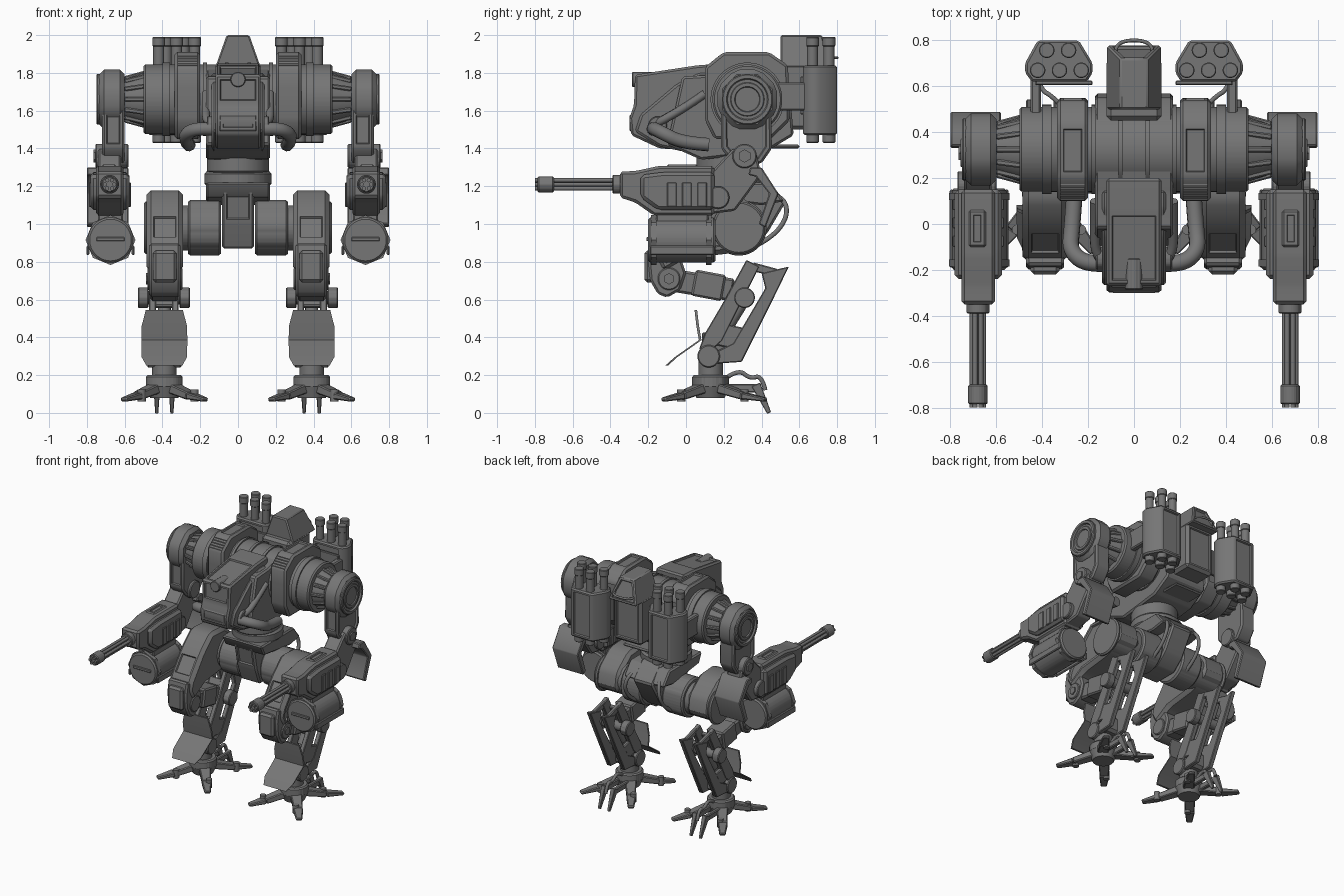
import bpy, bmesh, math
from mathutils import Vector, Matrix

if "Cube" in bpy.data.objects:
    bpy.data.objects.remove(bpy.data.objects["Cube"])

grey = bpy.data.materials.new("gunmetal grey")
grey.use_nodes = True
grey.diffuse_color = (0.18, 0.18, 0.18, 1)
grey.node_tree.nodes["Principled BSDF"].inputs["Base Color"].default_value = (0.18, 0.18, 0.18, 1)


def finish(name, bm, mirror=True, bevel=0.0, inset=()):
    """Bevel, sink chosen panels, shade, and optionally mirror to the other side."""
    bmesh.ops.recalc_face_normals(bm, faces=bm.faces)
    if bevel:
        bmesh.ops.bevel(bm, geom=bm.edges[:], offset=bevel, segments=1, affect='EDGES', clamp_overlap=True)
    for d in inset:
        f = max(bm.faces, key=lambda f: f.calc_area() * f.normal.dot(Vector(d)))
        bmesh.ops.inset_individual(bm, faces=[f], thickness=0.018, depth=0)
        bmesh.ops.inset_individual(bm, faces=[f], thickness=0.006, depth=-0.012)
    for f in bm.faces:
        f.smooth = True
    for e in bm.edges:
        e.smooth = len(e.link_faces) == 2 and e.calc_face_angle(0) < math.radians(32)
    me = bpy.data.meshes.new(name)
    bm.to_mesh(me)
    bm.free()
    me.materials.append(grey)
    ob = bpy.data.objects.new(name, me)
    bpy.context.collection.objects.link(ob)
    if mirror:
        ob.modifiers.new("Mirror", 'MIRROR')


def between(p, q, axis):
    p, q = Vector(p), Vector(q)
    rot = (q - p).to_track_quat(axis, 'Z' if axis == 'Y' else 'Y').to_matrix().to_4x4()
    return Matrix.Translation((p + q) / 2) @ rot, (q - p).length


def cyl(name, p, q, r, r2=None, n=32, mirror=True, bevel=0.0, inset=()):
    bm = bmesh.new()
    m, length = between(p, q, 'Z')
    bmesh.ops.create_cone(bm, cap_ends=True, segments=n, radius1=r, radius2=r if r2 is None else r2,
                          depth=length, matrix=m)
    finish(name, bm, mirror, bevel, inset)


def axle(name, x0, x1, y, z, r, r2=None, n=32, **kw):
    cyl(name, (x0, y, z), (x1, y, z), r, r2, n, **kw)


def beam(name, p, q, w, h, taper=1.0, bevel=0.006):
    bm = bmesh.new()
    m, length = between(p, q, 'Y')
    bmesh.ops.create_cube(bm, size=1)
    for v in bm.verts:
        k = taper if v.co.y > 0 else 1
        v.co = m @ Vector((v.co.x * w * k, v.co.y * length, v.co.z * h * k))
    finish(name, bm, True, bevel)


def box(name, x, y, z, mirror=True, bevel=0.008, inset=()):
    bm = bmesh.new()
    bmesh.ops.create_cube(bm, size=1)
    for v in bm.verts:
        v.co = [r[0] if c < 0 else r[1] for r, c in zip((x, y, z), v.co)]
    finish(name, bm, mirror, bevel, inset)


def prism(name, pts, a, b, mirror=True, bevel=0.01, inset=(), axis='X'):
    """Extrude a profile: (y, z) points along x, or (x, y) points along z."""
    bm = bmesh.new()
    lo, hi = [[bm.verts.new((t, *p) if axis == 'X' else (*p, t)) for p in pts] for t in (a, b)]
    bm.faces.new(lo)
    bm.faces.new(hi)
    for i in range(len(pts)):
        j = (i + 1) % len(pts)
        bm.faces.new((lo[i], lo[j], hi[j], hi[i]))
    finish(name, bm, mirror, bevel, inset)


def hose(name, pts, r, mirror=True):
    cu = bpy.data.curves.new(name, 'CURVE')
    cu.dimensions, cu.bevel_depth, cu.bevel_resolution = '3D', r, 3
    cu.use_fill_caps = True
    sp = cu.splines.new('NURBS')
    sp.points.add(len(pts) - 1)
    for p, c in zip(sp.points, pts):
        p.co = (*c, 1)
    sp.use_endpoint_u, sp.order_u = True, 3
    cu.materials.append(grey)
    ob = bpy.data.objects.new(name, cu)
    bpy.context.collection.objects.link(ob)
    if mirror:
        ob.modifiers.new("Mirror", 'MIRROR')


FRONT, TOP, BACK, OUT = (0, -1, 0), (0, 0, 1), (0, 1, 0), (1, 0, 0)
SY, SZ = 0.325, 1.66      # shoulder axis
HY, HZ = 0.28, 0.98       # hip axis

# --- Torso
prism("torso_hull", [(-.02, 1.78), (.14, 1.79), (.3, 1.84), (.45, 1.8), (.55, 1.7), (.57, 1.47), (.42, 1.38), (.08, 1.34), (-.1, 1.42)],
      -.17, .17, False, .012)
prism("cockpit", [(-.27, 1.79), (.06, 1.84), (.2, 1.85), (.2, 1.38), (-.14, 1.4), (-.29, 1.47), (-.3, 1.56), (-.275, 1.63)],
      -.12, .12, False, .012, (TOP, FRONT))
prism("cockpit_cheeks", [(.07, 1.8), (-.05, 1.74), (-.24, 1.58), (-.27, 1.49), (-.14, 1.41), (.1, 1.36), (.15, 1.8)],
      -.14, .14, False, .012)
cyl("cockpit_sensor", (0, -.15, 1.765), (0, -.285, 1.765), .04, mirror=False, bevel=.006)
box("chin_panel", (-.1, .1), (-.3, -.2), (1.49, 1.58), False, inset=(FRONT,))
axle("torso_drum", -.36, .36, SY, SZ, .185, mirror=False, n=48)
for x in (.05, .165):
    axle("drum_band", x, x + .02, SY, SZ, .195, n=48)
prism("shoulder_block", [(.1, 1.7), (.1, 1.83), (.2, 1.91), (.44, 1.91), (.54, 1.84), (.55, 1.55), (.45, 1.45), (.15, 1.45), (.1, 1.55)],
      .2, .335, bevel=.014, inset=(BACK, TOP))
for i in range(5):
    beam("vent_slat", (.215, .115 + i * .016, 1.835 + i * .013), (.32, .115 + i * .016, 1.835 + i * .013), .02, .006, bevel=0)
hose("thick_hose", [(.1, -.17, 1.5), (.2, -.18, 1.51), (.28, -.12, 1.48), (.27, -.02, 1.43), (.26, .12, 1.42)], .036)
hose("thin_hose", [(.13, -.16, 1.53), (.17, -.14, 1.54), (.17, 0, 1.62), (.17, .1, 1.69)], .022)
axle("hose_socket", .11, .165, -.15, 1.52, .05, bevel=.006)

# --- Back tower and missile pods
box("back_pack", (-.12, .12), (.45, .72), (1.5, 1.85), False, .02, (BACK,))
box("back_flap", (-.12, .12), (.4, .6), (1.4, 1.42), False)
tower = bmesh.new()
bmesh.ops.create_cube(tower, size=1)
for v in tower.verts:
    up = v.co.z > 0
    v.co = (math.copysign(.06 if up else .12, v.co.x), (.72 if up else .78) if v.co.y > 0 else .5, 2.0 if up else 1.83)
finish("back_tower", tower, False, .008, (BACK,))
hose("tower_handle", [(-.08, .75, 1.88), (-.08, .8, 1.88), (.08, .8, 1.88), (.08, .75, 1.88)], .008, False)
prism("missile_pod", [(.24, .8), (.42, .8), (.475, .7), (.475, .66), (.445, .62), (.205, .62), (.18, .66), (.18, .7)],
      1.47, 1.84, axis='Z', inset=(BACK, FRONT))
for x, y in ((.285, .757), (.38, .757), (.23, .67), (.325, .67), (.42, .67)):
    cyl("missile_tube", (x, y, 1.43), (x, y, 1.98), .029, n=20)
    for z in (1.43, 1.94):
        cyl("tube_collar", (x, y, z), (x, y, z + .05), .034, n=20, bevel=.004)
box("pod_bracket", (.405, .45), (.45, .64), (1.6, 1.75))
box("pod_mount_plate", (.18, .43), (.605, .625), (1.58, 1.78), bevel=.005)
hose("pod_cable", [(.3, .5, 1.7), (.36, .56, 1.72), (.4, .58, 1.7), (.42, .63, 1.7)], .01)

# --- Shoulders
axle("shoulder_drum", .33, .5, SY, SZ, .185, n=48, bevel=.01)
axle("shoulder_rim", .36, .4, SY, SZ, .195, n=48)
axle("shoulder_cone", .5, .61, SY, SZ, .14, .105)
for i in range(12):
    a = i * math.tau / 12
    y, z = math.cos(a), math.sin(a)
    beam("cone_rib", (.49, SY + .14 * y, SZ + .14 * z), (.6, SY + .11 * y, SZ + .11 * z), .025, .025)
r = .17
prism("shoulder_housing", [(SY + r * math.cos((i + .5) * math.tau / 8), SZ + r * math.sin((i + .5) * math.tau / 8)) for i in range(8)],
      .6, .735, bevel=.025)
axle("shoulder_ring", .72, .75, SY, SZ, .135, bevel=.006, inset=(OUT,))
axle("shoulder_ring_step", .73, .746, SY, SZ, .09, bevel=.004, inset=(OUT,))

# --- Arms
prism("upper_arm", [(.185, 1.62), (.45, 1.62), (.455, 1.4), (.4, 1.32), (.25, 1.32), (.185, 1.4)], .6, .72, bevel=.012, inset=(OUT, FRONT))
axle("elbow_axle", .58, .755, .31, 1.36, .065, bevel=.008)
axle("elbow_bolt", .75, .765, .31, 1.36, .035, n=6)
prism("elbow_link", [(.25, 1.4), (.37, 1.38), (.4, 1.26), (.26, 1.07), (.1, 1.05), (.1, 1.24)], .62, .74)
axle("wrist_axle", .6, .77, .17, 1.14, .06, bevel=.008)
prism("elbow_guard", [(.34, 1.3), (.4, 1.3), (.49, 1.16), (.42, .98), (.385, 1.0), (.44, 1.16), (.37, 1.25), (.33, 1.26)],
      .58, .8, bevel=.006)
prism("gun_housing", [(-.35, 1.278), (-.27, 1.28), (-.14, 1.308), (.15, 1.308), (.15, 1.045), (-.17, 1.045), (-.27, 1.115), (-.35, 1.14)],
      .605, .752, bevel=.014)
prism("gun_side_armor", [(-.24, 1.26), (-.12, 1.275), (.15, 1.275), (.15, 1.075), (-.15, 1.075), (-.24, 1.14)],
      .575, .782, bevel=.018)
box("housing_top_panel", (.645, .72), (-.1, .06), (1.29, 1.316), inset=(TOP,))
for x in (.567, .778):
    for y in (-.1, -.02, .06):
        box("housing_slot", (x, x + .012), (y, y + .05), (1.09, 1.22), bevel=.004)
GX, GZ = .68, 1.21
cyl("gun_collar", (GX, -.34, GZ), (GX, -.39, GZ), .05, bevel=.006)
cyl("barrel_core", (GX, -.38, GZ), (GX, -.78, GZ), .014, n=12)
for i in range(6):
    a = i * math.tau / 6
    x, z = GX + .025 * math.cos(a), GZ + .025 * math.sin(a)
    cyl("gun_barrel", (x, -.38, z), (x, -.8, z), .011, n=12)
cyl("muzzle_band", (GX, -.7, GZ), (GX, -.785, GZ), .043, n=24, bevel=.008)
cyl("ammo_canister", (.675, -.2, .915), (.675, .155, .915), .12, bevel=.01)
for y in (-.17, .12):
    cyl("canister_band", (.675, y - .015, .915), (.675, y + .015, .915), .132, n=8)
box("canister_latch", (.6, .75), (-.21, -.19), (.91, .93), bevel=.003)
for x in (.555, .795):
    beam("canister_rail", (x, -.19, .86), (x, .15, .86), .016, .05)
box("canister_mount", (.61, .74), (-.16, .12), (1.0, 1.06))

# --- Waist and pelvis
cyl("neck", (0, .22, 1.27), (0, .22, 1.42), .165, mirror=False, bevel=.01)
cyl("waist_ring", (0, .24, 1.2), (0, .24, 1.28), .18, mirror=False, bevel=.015)
prism("pelvis", [(.06, 1.2), (.42, 1.24), (.53, 1.12), (.43, .95), (.34, .87), (.15, .87), (.1, 1.0)], -.085, .085, False, .012, (FRONT,))
prism("pelvis_shelf", [(.04, 1.22), (.44, 1.22), (.52, 1.12), (.4, 1.1), (.08, 1.14)], -.17, .17, False)
axle("hip_drum", .09, .265, HY, HZ, .148, n=40, bevel=.02)
axle("hip_axle", .25, .49, HY, HZ, .12, bevel=.01)
hose("hip_hose", [(.15, .36, .88), (.15, .46, .93), (.15, .54, 1.04), (.13, .52, 1.14), (.1, .45, 1.16)], .013)

# --- Legs
LX = .39
prism("thigh", [(.42, .93), (.4, 1.06), (.26, 1.17), (.1, 1.18), (-.02, 1.07), (-.15, .9), (-.17, .83), (-.12, .74), (.02, .82), (.28, .85)],
      .29, .485, bevel=.025, inset=(FRONT, OUT))
axle("hip_cap", .47, .498, HY, HZ, .14, bevel=.01)
prism("knee_housing", [(-.18, .9), (-.2, .8), (-.19, .7), (-.15, .63), (-.1, .61), (-.03, .65), (.0, .74), (-.04, .86)],
      .305, .47, bevel=.012)
box("knee_front_plate", (.325, .45), (-.22, -.1), (.69, .86), bevel=.015)
axle("knee_axle", .295, .48, -.09, .71, .06, bevel=.008)
axle("knee_bolt", .475, .488, -.09, .71, .03, n=6)
beam("knee_link", (LX, -.06, .7), (LX, .25, .65), .12, .12, bevel=.012)
beam("knee_link_sleeve", (LX, .04, .69), (LX, .2, .66), .145, .14, bevel=.01)
axle("shin_axle", .26, .53, .31, .61, .035)
for x in (.255, .475):
    axle("shin_knob", x, x + .055, .31, .61, .055, bevel=.012)
for x in (.315, .435):
    prism("shin_rear_rail", [(.4, .74), (.545, .775), (.46, .6), (.295, .27), (.15, .26), (.17, .33), (.25, .37), (.42, .66)], x, x + .035, bevel=.005)
    prism("shin_front_rail", [(.32, .81), (.39, .775), (.29, .58), (.19, .38), (.1, .3), (.07, .34), (.1, .42), (.2, .59)], x, x + .035, bevel=.005)
    beam("shin_top_brace", (x + .0175, .35, .775), (x + .0175, .48, .74), .03, .045)
    beam("shin_mid_brace", (x + .0175, .16, .42), (x + .0175, .3, .39), .03, .12)
box("shin_lower_block", (.33, .45), (.09, .24), (.27, .4), bevel=.02)
beam("shin_cross_plate", (LX, .3, .74), (LX, .2, .56), .1, .03)
cyl("shin_piston", (LX, .31, .61), (LX, .14, .33), .022, n=16)
cyl("shin_piston_sleeve", (LX, .3, .59), (LX, .22, .46), .034, n=16)
# Bent shin guard with clipped corners
guard = bmesh.new()
rows = [(.045, .545, .098), (.055, .46, .12), (.068, .385, .122), (-.06, .295, .12), (-.11, .25, .095)]
rings = [[guard.verts.new((LX + k * w, y + t, z)) for k in (-1, 1) for t in (0, .014)] for y, z, w in rows]
for a, b in zip(rings, rings[1:]):
    for i, j in ((0, 1), (1, 3), (3, 2), (2, 0)):
        guard.faces.new((a[i], a[j], b[j], b[i]))
for a, b, c, d in (rings[0], rings[-1]):
    guard.faces.new((a, b, d, c))
finish("shin_guard", guard)
beam("guard_mount", (LX, .085, .4), (LX, .16, .4), .1, .05)

# --- Feet
FY = .13
axle("ankle_axle", .3, .48, .12, .3, .06, bevel=.01)
cyl("ankle_post", (LX, FY, .19), (LX, FY, .3), .065)
cyl("foot_hub", (LX, FY, .13), (LX, FY, .2), .098, bevel=.01)
cyl("foot_skirt", (LX, FY, .08), (LX, FY, .14), .075, .098, n=16)
for sx in (-1, 1):
    for ty in (-.12, .42):
        knuckle = (LX + sx * .14, FY + (ty - FY) * .62, .09)
        beam("toe_root", (LX + sx * .05, FY + (ty - FY) * .2, .13), knuckle, .08, .05, .8)
        beam("toe_tip", knuckle, (LX + sx * .215, ty, .07), .07, .035, .6)
        cyl("toe_hinge", Vector(knuckle) - Vector((.02, 0, .03)), Vector(knuckle) + Vector((-.02, 0, .035)), .022, n=12)
    claw = LX + sx * .04
    beam("heel_arm", (claw, .2, .13), (claw, .39, .13), .03, .045)
    beam("heel_claw", (claw, .37, .15), (claw, .44, .0), .036, .05, .45, bevel=.003)
hose("heel_hose", [(LX, .22, .19), (LX, .28, .23), (LX, .34, .18), (LX, .4, .2), (LX, .42, .12)], .012)
